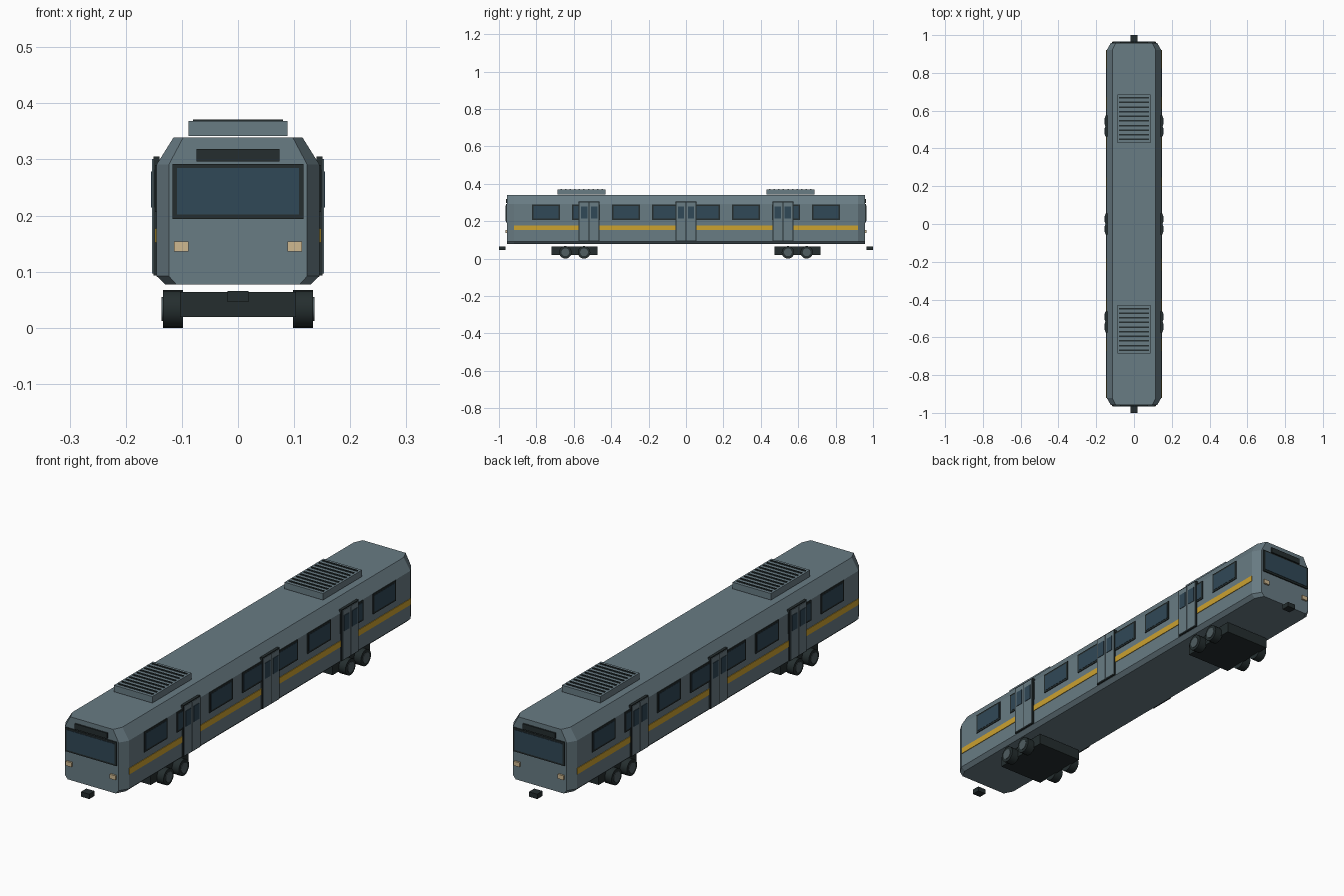
import bpy, bmesh, math
from mathutils import Matrix, Vector

cube = bpy.data.objects.get("Cube")
if cube:
    bpy.data.objects.remove(cube, do_unlink=True)


def material(name, r, g, b):
    m = bpy.data.materials.new(name)
    m.use_nodes = True
    m.diffuse_color = (r, g, b, 1)
    node = next(n for n in m.node_tree.nodes if n.type == 'BSDF_PRINCIPLED')
    node.inputs["Base Color"].default_value = (r, g, b, 1)
    return m


GREY = material("body grey", 0.14, 0.20, 0.23)
DARK = material("dark trim", 0.018, 0.027, 0.028)
GLASS = material("blue glass", 0.03, 0.065, 0.095)
YELLOW = material("yellow stripe", 0.60, 0.36, 0.03)
LAMP = material("warm lamp", 0.62, 0.48, 0.28)
HUB = material("hub grey", 0.08, 0.11, 0.12)


def finish(name, bm, mat):
    bmesh.ops.recalc_face_normals(bm, faces=bm.faces)
    mesh = bpy.data.meshes.new(name)
    bm.to_mesh(mesh)
    bm.free()
    mesh.materials.append(mat)
    obj = bpy.data.objects.new(name, mesh)
    bpy.context.collection.objects.link(obj)
    return obj


def box(name, x, y, z, mat):
    """Box from (min, max) pairs on each axis."""
    bm = bmesh.new()
    centre = Vector([sum(p) / 2 for p in (x, y, z)])
    size = [abs(p[1] - p[0]) for p in (x, y, z)]
    bmesh.ops.create_cube(bm, size=1, matrix=Matrix.Translation(centre) @ Matrix.Diagonal((*size, 1)))
    return finish(name, bm, mat)


def side_plate(name, s, depth, yc, width, z, mat):
    return box(name, (s * 0.14, s * depth), (yc - width / 2, yc + width / 2), z, mat)


def wheel(name, x0, x1, y, z, radius, mat):
    bm = bmesh.new()
    spin = Matrix.Translation(((x0 + x1) / 2, y, z)) @ Matrix.Rotation(math.pi / 2, 4, 'Y')
    bmesh.ops.create_cone(bm, cap_ends=True, segments=20, radius1=radius, radius2=radius,
                          depth=abs(x1 - x0), matrix=spin)
    obj = finish(name, bm, mat)
    bpy.ops.object.select_all(action='DESELECT')
    obj.select_set(True)
    bpy.context.view_layer.objects.active = obj
    bpy.ops.object.shade_smooth_by_angle(angle=math.radians(35))


# Car body: chamfered section lofted along y, narrowed at both ends
half = [(0.129, 0.077), (0.145, 0.092), (0.145, 0.291), (0.115, 0.339)]
section = half + [(-x, z) for x, z in reversed(half)]
bm = bmesh.new()
rings = [[bm.verts.new((x * k, y, z)) for x, z in section]
         for y, k in ((-0.957, 0.85), (-0.92, 1), (0.92, 1), (0.957, 0.85))]
for a, b in zip(rings, rings[1:]):
    for i in range(len(section)):
        j = (i + 1) % len(section)
        bm.faces.new((a[i], a[j], b[j], b[i]))
bm.faces.new(rings[0])
bm.faces.new(rings[-1])
finish("car_body", bm, GREY)

# Both sides: stripe, windows and double doors
for s, side in ((1, "left"), (-1, "right")):
    side_plate(side + "_stripe", s, 0.1475, 0, 1.84, (0.152, 0.177), YELLOW)
    for i in range(8):
        y = (i - 3.5) * 0.2138
        side_plate(f"{side}_window_frame_{i}", s, 0.148, y, 0.15, (0.206, 0.29), DARK)
        side_plate(f"{side}_window_glass_{i}", s, 0.149, y, 0.134, (0.214, 0.282), GLASS)
    for i, y in enumerate((-0.518, 0, 0.518)):
        side_plate(f"{side}_door_frame_{i}", s, 0.151, y, 0.112, (0.093, 0.305), DARK)
        for t in (-1, 1):
            yc = y + t * 0.0265
            side_plate(f"{side}_door_leaf_{i}_{t}", s, 0.153, yc, 0.049, (0.097, 0.301), GREY)
            side_plate(f"{side}_door_glass_{i}_{t}", s, 0.155, yc, 0.034, (0.214, 0.279), GLASS)

# Both ends: windscreen, sign, lamps, coupler, roof unit and bogie
for e, end in ((-1, "front"), (1, "back")):
    def end_plate(name, x, depth, z, mat):
        box(f"{end}_{name}", x, (e * 0.95, e * depth), z, mat)

    end_plate("windscreen_frame", (-0.117, 0.117), 0.963, (0.194, 0.292), DARK)
    end_plate("windscreen_glass", (-0.109, 0.109), 0.965, (0.202, 0.285), GLASS)
    end_plate("sign", (-0.074, 0.074), 0.963, (0.296, 0.319), DARK)
    for s in (-1, 1):
        end_plate(f"lamp_{s}", (s * 0.088, s * 0.114), 0.965, (0.136, 0.154), LAMP)
    box(end + "_coupler", (-0.019, 0.019), (e * 0.965, e), (0.046, 0.066), DARK)

    # Roof unit with louvre slats
    yc = e * 0.558
    box(end + "_roof_unit", (-0.088, 0.088), (yc - 0.128, yc + 0.128), (0.342, 0.369), GREY)
    for i in range(10):
        y = yc + (i - 4.5) * 0.0245
        box(f"{end}_louvre_{i}", (-0.08, 0.08), (y - 0.004, y + 0.004), (0.365, 0.3715), DARK)

    # Bogie
    yc = e * 0.595
    box(end + "_bogie_frame", (-0.103, 0.103), (yc - 0.123, yc + 0.123), (0.019, 0.064), DARK)
    for s in (-1, 1):
        for t in (-1, 1):
            y = yc + t * 0.05
            wheel(f"{end}_wheel_{s}_{t}", s * 0.098, s * 0.134, y, 0.0335, 0.0335, DARK)
            wheel(f"{end}_hub_{s}_{t}", s * 0.12, s * 0.136, y, 0.0335, 0.021, HUB)
